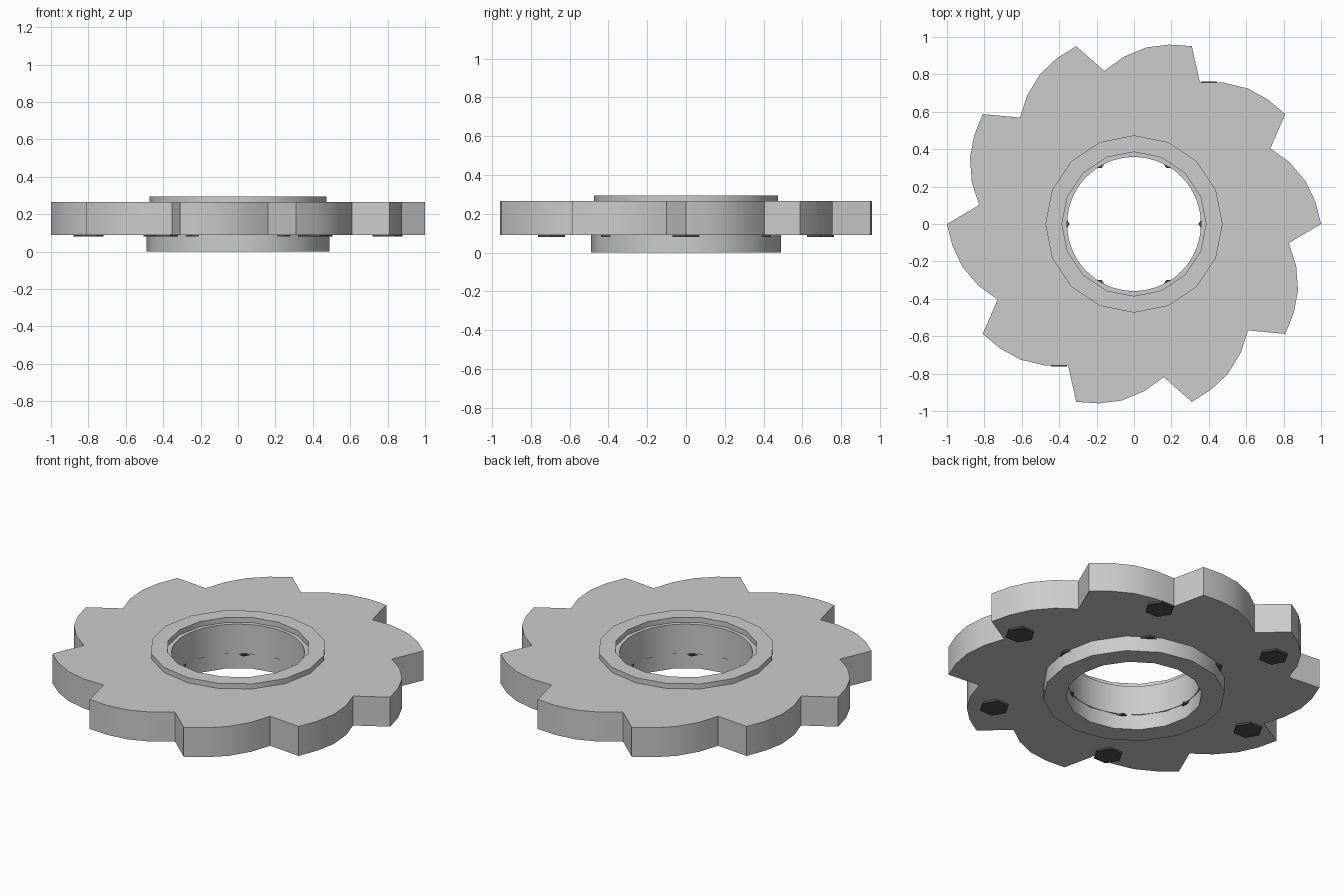
import bpy, bmesh
from math import cos, sin, radians, pi

if "Cube" in bpy.data.objects:
    bpy.data.objects.remove(bpy.data.objects["Cube"])


def polar(r, a):
    return (r * cos(a), r * sin(a))


def circle(r, n):
    return [polar(r, 2 * pi * i / n) for i in range(n)]


def finish(name, bm):
    bmesh.ops.recalc_face_normals(bm, faces=bm.faces)
    me = bpy.data.meshes.new(name)
    bm.to_mesh(me)
    bm.free()
    ob = bpy.data.objects.new(name, me)
    bpy.context.collection.objects.link(ob)
    bpy.ops.object.select_all(action='DESELECT')
    ob.select_set(True)
    bpy.context.view_layer.objects.active = ob
    bpy.ops.object.shade_smooth_by_angle(angle=radians(30))
    return ob


def ring(name, outer, inner, z0, z1):
    """Closed ring between two outlines with equal point counts."""
    bm = bmesh.new()
    loops = [[bm.verts.new((x, y, z)) for x, y in pts]
             for pts, z in ((outer, z0), (outer, z1), (inner, z1), (inner, z0))]
    n = len(outer)
    for k in range(4):
        a, b = loops[k], loops[(k + 1) % 4]
        for i in range(n):
            j = (i + 1) % n
            bm.faces.new((a[i], a[j], b[j], b[i]))
    return finish(name, bm)


# Toothed plate: ten saw teeth, (radius, degrees) from tip to valley
tooth = [(1.0, 0), (0.977, 7), (0.946, 14), (0.895, 21.6), (0.834, 29)]
outline = [polar(r, radians(a + 36 * t)) for t in range(10) for r, a in tooth]
ring("toothed_plate", outline, circle(0.358, len(outline)), 0.09, 0.265)

# Raised collar on top and deeper hub below
ring("top_collar", circle(0.474, 16), circle(0.385, 16), 0.265, 0.295)
ring("lower_hub", circle(0.489, 16), circle(0.367, 16), 0.0, 0.09)

# Dark hexagonal bolt heads on the underside, in two circles of six
dark = bpy.data.materials.new("dark_metal")
dark.diffuse_color = (0.08, 0.08, 0.08, 1)
dark.use_nodes = True
dark.node_tree.nodes["Principled BSDF"].inputs["Base Color"].default_value = dark.diffuse_color


def bolt(name, x, y):
    bm = bmesh.new()
    base = bm.faces.new([bm.verts.new((x + px, y + py, 0.08))
                         for px, py in circle(0.08, 6)])
    top = bmesh.ops.extrude_face_region(bm, geom=[base], use_keep_orig=True)["geom"]
    for v in top:
        if isinstance(v, bmesh.types.BMVert):
            v.co.z = 0.091
    finish(name, bm).data.materials.append(dark)


for label, radius in (("outer_bolt", 0.8), ("hub_bolt", 0.425)):
    for i, (x, y) in enumerate(circle(radius, 6)):
        bolt(f"{label}_{i + 1}", x, y)
